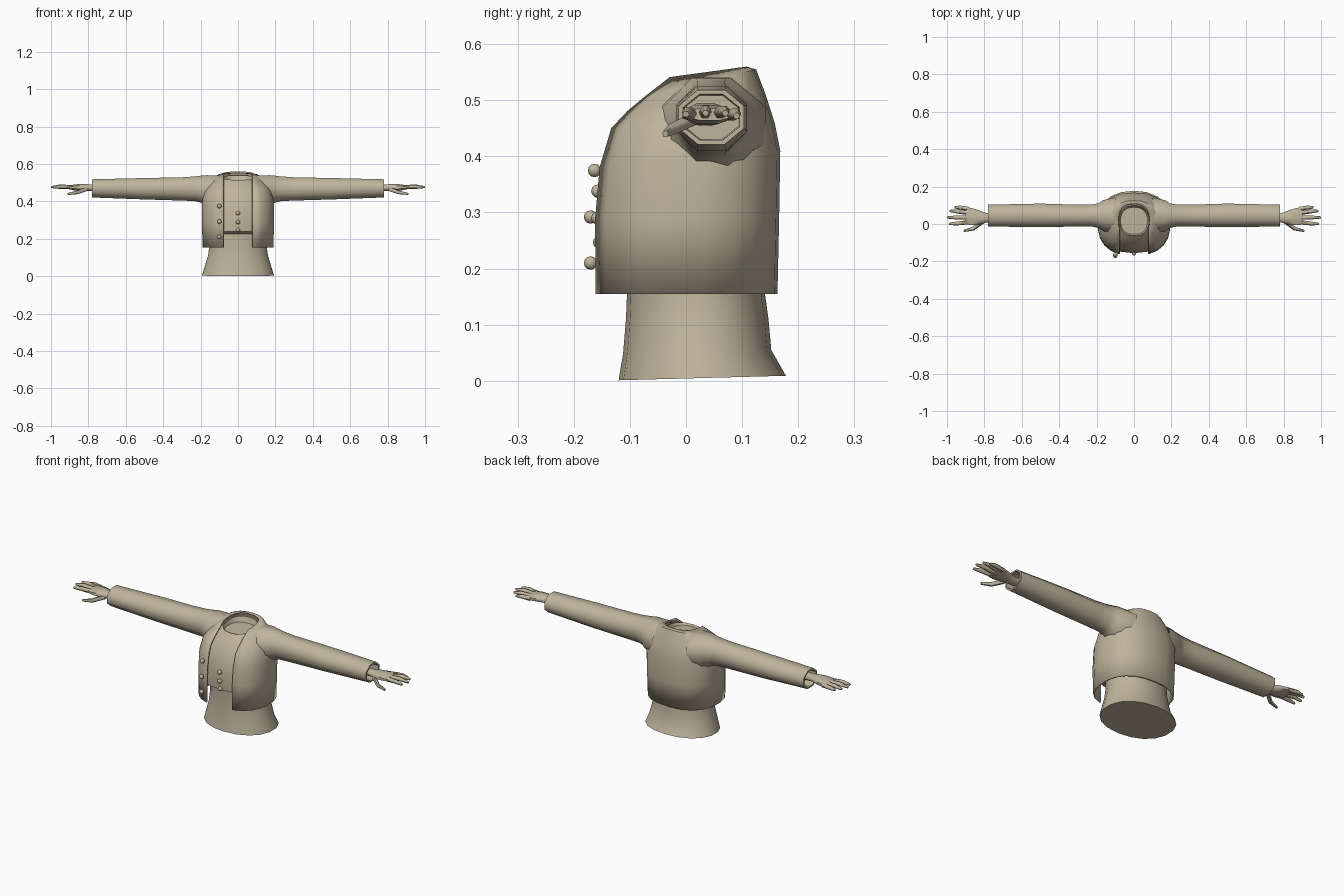
import bpy, bmesh, math
from mathutils import Vector

if "Cube" in bpy.data.objects:
    bpy.data.objects.remove(bpy.data.objects["Cube"])

cloth = bpy.data.materials.new("tan cloth")
cloth.diffuse_color = (0.52, 0.455, 0.335, 1)
cloth.use_nodes = True
cloth.node_tree.nodes["Principled BSDF"].inputs["Base Color"].default_value = cloth.diffuse_color


def finish(name, bm, angle=40, mirror=False, thickness=0):
    me = bpy.data.meshes.new(name)
    bm.to_mesh(me)
    bm.free()
    me.materials.append(cloth)
    ob = bpy.data.objects.new(name, me)
    bpy.context.collection.objects.link(ob)
    bpy.ops.object.select_all(action='DESELECT')
    ob.select_set(True)
    bpy.context.view_layer.objects.active = ob
    bpy.ops.object.shade_smooth_by_angle(angle=math.radians(angle))
    if thickness:
        mod = ob.modifiers.new("thickness", 'SOLIDIFY')
        mod.thickness, mod.offset = thickness, -1
    if mirror:
        ob.modifiers.new("mirror", 'MIRROR').use_clip = False
    return ob


def loft(bm, rings, closed=True, start=False, end=False):
    """Skin a list of equally long point rings."""
    rows = [[bm.verts.new(p) for p in ring] for ring in rings]
    n = len(rows[0])
    for a, b in zip(rows, rows[1:]):
        for i in range(n if closed else n - 1):
            j = (i + 1) % n
            bm.faces.new((a[i], a[j], b[j], b[i]))
    if start:
        bm.faces.new(rows[0][::-1])
    if end:
        bm.faces.new(rows[-1])
    if closed:
        bmesh.ops.recalc_face_normals(bm, faces=bm.faces)


def torso_ring(yf, yb, hw, zf, zb, gap=0, n=18, power=2.4):
    """Rounded, tilted ring; a gap leaves an opening of that half width at the front."""
    start = -math.pi / 2
    if gap:
        start = -math.acos(min(1, gap / hw) ** (power / 2))
    span = math.pi - 2 * start if gap else 2 * math.pi
    pts = []
    for i in range(n + 1 if gap else n):
        a = start + span * i / n
        c, s = math.cos(a), math.sin(a)
        x = hw * math.copysign(abs(c) ** (2 / power), c)
        t = 0.5 + 0.5 * math.copysign(abs(s) ** (2 / power), s)
        pts.append((x, yf + (yb - yf) * t, zf + (zb - zf) * t))
    return pts


def arm_ring(x, cy, cz, ry, rz, n=8):
    return [(x, cy + ry * math.cos(2 * math.pi * (i + 0.5) / n) * 1.05,
             cz + rz * math.sin(2 * math.pi * (i + 0.5) / n) * 1.05) for i in range(n)]


# Waist and hips
bm = bmesh.new()
loft(bm, [torso_ring(*r, power=2.15) for r in [
    (-.12, .178, .195, .001, .009), (-.112, .152, .18, .05, .055),
    (-.107, .147, .163, .11, .11), (-.105, .14, .155, .16, .16),
    (-.11, .14, .155, .26, .26)]], start=True, end=True)
finish("waist", bm)

# Waistcoat with sunken neck
bm = bmesh.new()
loft(bm, [torso_ring(*r) for r in [
    (-.11, .135, .15, .225, .225), (-.15, .14, .165, .24, .24),
    (-.156, .145, .17, .34, .34), (-.125, .135, .155, .44, .44),
    (-.09, .115, .115, .485, .50), (-.062, .10, .08, .515, .54),
    (-.055, .09, .072, .505, .51)]], start=True, end=True)
finish("waistcoat", bm)

# Open jacket
bm = bmesh.new()
loft(bm, [torso_ring(*r, gap=.078, n=20) for r in [
    (-.17, .163, .19, .155, .155), (-.17, .166, .194, .29, .29),
    (-.162, .168, .194, .38, .41), (-.142, .158, .18, .45, .46),
    (-.115, .142, .155, .48, .51), (-.092, .125, .12, .502, .555),
    (-.075, .108, .085, .535, .56)]], closed=False)
finish("jacket", bm, thickness=.008)

# Sleeves with hollow cuffs
bm = bmesh.new()
loft(bm, [arm_ring(*r) for r in [
    (.10, .045, .455, .10, .085), (.165, .045, .455, .085, .088),
    (.19, .045, .465, .068, .076), (.23, .045, .468, .06, .068),
    (.30, .045, .467, .06, .064), (.50, .046, .468, .065, .059),
    (.78, .045, .47, .06, .05), (.78, .045, .47, .052, .042),
    (.73, .045, .47, .05, .04)]], end=True)
finish("sleeves", bm, angle=50, mirror=True)

# Palms
bm = bmesh.new()
loft(bm, [arm_ring(*r) for r in [
    (.72, .035, .473, .026, .02), (.79, .033, .473, .026, .018),
    (.83, .035, .475, .04, .02), (.87, .04, .475, .048, .017),
    (.90, .042, .475, .046, .011)]], start=True, end=True)
finish("palms", bm, angle=60, mirror=True)

# Fingers and thumbs, as tapered tubes
bm = bmesh.new()
digits = [((.88, .08, .474), (.93, .088, .476), (.96, .09, .472)),
          ((.88, .058, .477), (.945, .067, .481), (.987, .07, .477)),
          ((.88, .034, .477), (.95, .035, .482), (1.0, .035, .477)),
          ((.88, .01, .475), (.945, .003, .479), (.988, 0, .475)),
          ((.81, .012, .466), (.86, -.025, .448), (.91, -.037, .44))]
for points in digits:
    rings = []
    for k, p in enumerate(points):
        d = Vector(points[min(k + 1, 2)]) - Vector(points[max(k - 1, 0)])
        side = Vector((-d.y, d.x, 0)).normalized()
        up = d.normalized().cross(side)
        r = (.0115, .0105, .006)[k]
        rings.append([Vector(p) + r * (side * math.cos(i * math.pi / 3) + up * math.sin(i * math.pi / 3))
                      for i in range(6)])
    loft(bm, rings, start=True, end=True)
finish("fingers", bm, angle=60, mirror=True)

# Round buttons on waistcoat and jacket edge
for name, spots in (("waistcoat_buttons", [(0, -.157, .338), (0, -.157, .29), (0, -.154, .247)]),
                    ("jacket_buttons", [(-.1, -.163, .375), (-.1, -.17, .292), (-.1, -.17, .21)])):
    bm = bmesh.new()
    for p in spots:
        new = bmesh.ops.create_uvsphere(bm, u_segments=10, v_segments=6, radius=.012)["verts"]
        bmesh.ops.translate(bm, verts=new, vec=p)
    finish(name, bm)
